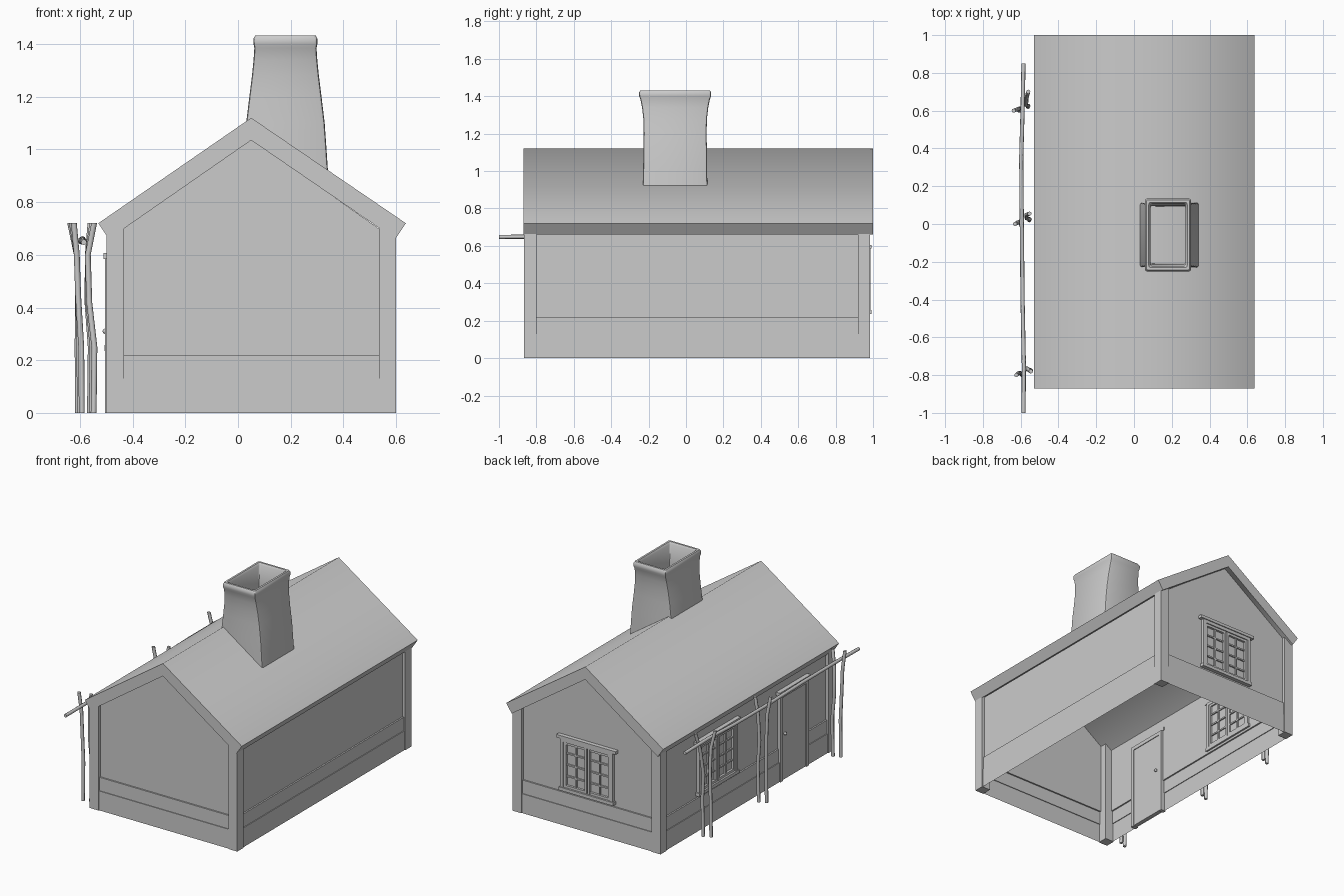
import bpy, bmesh, math
from mathutils import Vector

if "Cube" in bpy.data.objects:
    bpy.data.objects.remove(bpy.data.objects["Cube"])


def finish(name, bm, smooth=None):
    bmesh.ops.recalc_face_normals(bm, faces=bm.faces)
    me = bpy.data.meshes.new(name)
    bm.to_mesh(me)
    bm.free()
    ob = bpy.data.objects.new(name, me)
    bpy.context.collection.objects.link(ob)
    if smooth:
        bpy.ops.object.select_all(action='DESELECT')
        ob.select_set(True)
        bpy.context.view_layer.objects.active = ob
        bpy.ops.object.shade_smooth_by_angle(angle=math.radians(smooth))
    return ob


def loft(bm, rings, start=True, end=True):
    vs = [[bm.verts.new(p) for p in r] for r in rings]
    n = len(vs[0])
    for a, b in zip(vs, vs[1:]):
        for i in range(n):
            j = (i + 1) % n
            bm.faces.new((a[i], a[j], b[j], b[i]))
    if start:
        bm.faces.new(vs[0][::-1])
    if end:
        bm.faces.new(vs[-1])
    return vs


def box(bm, place, u, w, z):
    rings = [[place(a, b, c) for a, b in ((u[0], w[0]), (u[1], w[0]), (u[1], w[1]), (u[0], w[1]))] for c in z]
    loft(bm, rings)


def world(x, y, z):
    return (x, y, z)


def on_back(u, w, z):
    return (u, 0.965 + w, z)


def on_left(u, w, z):
    return (-0.48 - w, u, z)


# House outline
X0, X1, Y0, Y1, RX = -0.5, 0.6, -0.865, 0.985, 0.05

# Wall sheet with stepped skirting, open at the bottom
bm = bmesh.new()
rings = []
for z, r in ((0, .005), (.13, .005), (.13, .01), (.22, .01), (.22, .02), (.668, .02)):
    rings.append([(X0 + r, Y0 + r, z), (X1 - r, Y0 + r, z), (X1 - r, Y1 - r, z), (X0 + r, Y1 - r, z)])
top = loft(bm, rings, False, False)[-1]
for a, b in ((0, 1), (2, 3)):
    bm.faces.new((top[a], top[b], bm.verts.new((RX, top[a].co.y, 1.04))))
finish("walls", bm)

# Corner boards
bm = bmesh.new()
for x in ((X0, X0 + .067), (X1 - .065, X1)):
    for y in ((Y0, Y0 + .067), (Y1 - .065, Y1)):
        box(bm, world, x, y, (0, .70))
finish("corner_boards", bm)

# Roof slab
bm = bmesh.new()
prof = [(-.53, .72), (-.49, .66), (RX, 1.035), (.597, .66), (.637, .72), (RX, 1.12)]
loft(bm, [[(x, y, z) for x, z in prof] for y in (-.87, 1.0)])
finish("roof", bm, 75)

# Chimney: flared outside, rolled rim, hollow inside
bm = bmesh.new()
rings = []
for z, hx, hy in ((.88, .164, .173), (1.0, .156, .171), (1.1, .149, .17), (1.2, .137, .168), (1.28, .127, .17),
                  (1.34, .121, .177), (1.385, .118, .186), (1.4, .121, .192), (1.42, .122, .193),
                  (1.432, .115, .186), (1.432, .102, .173), (1.42, .094, .165), (1.3, .092, .155), (.93, .1, .15)):
    c = .011
    q = [(hx - c, -hy), (hx - .003, -hy + .003), (hx, -hy + c)]
    q += [(x, -y) for x, y in q[::-1]]
    q += [(-x, -y) for x, y in q]
    rings.append([(.18 + x, -.058 + y, z) for x, y in q])
loft(bm, rings, True, True)
finish("chimney", bm, 40)


# Two-sash windows with glazing bars, sill and drip lintel
def window(name, place, c, z0, z1, hw):
    bm = bmesh.new()
    t = .022
    for s in (-1, 1):
        box(bm, place, sorted((c + s * hw, c + s * (hw - t))), (-.012, .022), (z0, z1))
        a, b = sorted((c + s * .004, c + s * (hw - t)))
        for u in ((a, a + .016), (b - .016, b)):
            box(bm, place, u, (-.01, .016), (z0 + t, z1 - t))
        for z in ((z0 + t, z0 + t + .016), (z1 - t - .016, z1 - t)):
            box(bm, place, (a, b), (-.01, .015), z)
        m = (a + b) / 2
        box(bm, place, (m - .005, m + .005), (-.008, .01), (z0 + t, z1 - t))
        for i in (1, 2, 3):
            z = z0 + t + (z1 - z0 - 2 * t) * i / 4
            box(bm, place, (a, b), (-.008, .009), (z - .005, z + .005))
    box(bm, place, (c - hw, c + hw), (-.012, .022), (z1 - t, z1))
    box(bm, place, (c - hw - .008, c + hw + .008), (-.012, .027), (z0, z0 + t))
    box(bm, place, (c - hw - .025, c + hw + .025), (-.005, .028), (z1, z1 + .02))
    finish(name, bm)


window("back_window", on_back, .05, .235, .585, .195)
window("side_window", on_left, .37, .235, .585, .205)

# Door with frame, lintel and knob
bm = bmesh.new()
dc, dw = -.435, .15
for s in (-1, 1):
    box(bm, on_left, sorted((dc + s * dw, dc + s * (dw - .025))), (-.015, .024), (0, .585))
box(bm, on_left, (dc - dw, dc + dw), (-.015, .024), (.56, .585))
box(bm, on_left, (dc - dw - .015, dc + dw + .015), (-.005, .03), (.585, .607))
box(bm, on_left, (dc - dw + .025, dc + dw - .025), (-.01, .016), (.005, .56))
finish("door", bm)
bm = bmesh.new()
for w in (.024, -.018):
    geo = bmesh.ops.create_uvsphere(bm, u_segments=12, v_segments=8, radius=.01)
    bmesh.ops.translate(bm, verts=geo['verts'], vec=Vector(on_left(-.335, w, .31)))
finish("door_knob", bm, 60)


# Rustic pole rack along the left side
def pole(name, pts, r, along_y=False):
    bm = bmesh.new()
    rings = []
    for x, y, z in pts:
        ring = []
        for i in range(8):
            a = math.tau * i / 8
            u, v = r * math.cos(a), r * math.sin(a)
            ring.append((x + u, y, z + v) if along_y else (x + u, y + v, z))
        rings.append(ring)
    loft(bm, rings)
    finish(name, bm, 50)


pole("rail", [(-.585, -1, .648), (-.583, -.75, .65), (-.59, -.4, .655), (-.594, 0, .65),
              (-.597, .35, .655), (-.59, .6, .66), (-.585, .85, .652)], .011, True)
for n, (y, lean) in enumerate(((.6, .1), (0, .055), (-.8, .02))):
    d = .007 * (n - 1)
    pole(f"outer_stake_{n}", [(-.6 + d, y, 0), (-.602 + d, y + .008, .25), (-.607, y + .012, .45),
                              (-.612, y + .01, .6), (-.63 + d, y, .72)], .011)
    pole(f"inner_stake_{n}", [(-.555 + d, y + .02, 0), (-.552 + d, y + .025, .25), (-.568 + d / 2, y + .03, .42),
                              (-.57, y + .03 + lean / 3, .6), (-.553 + d, y + lean, .72)], .011)
